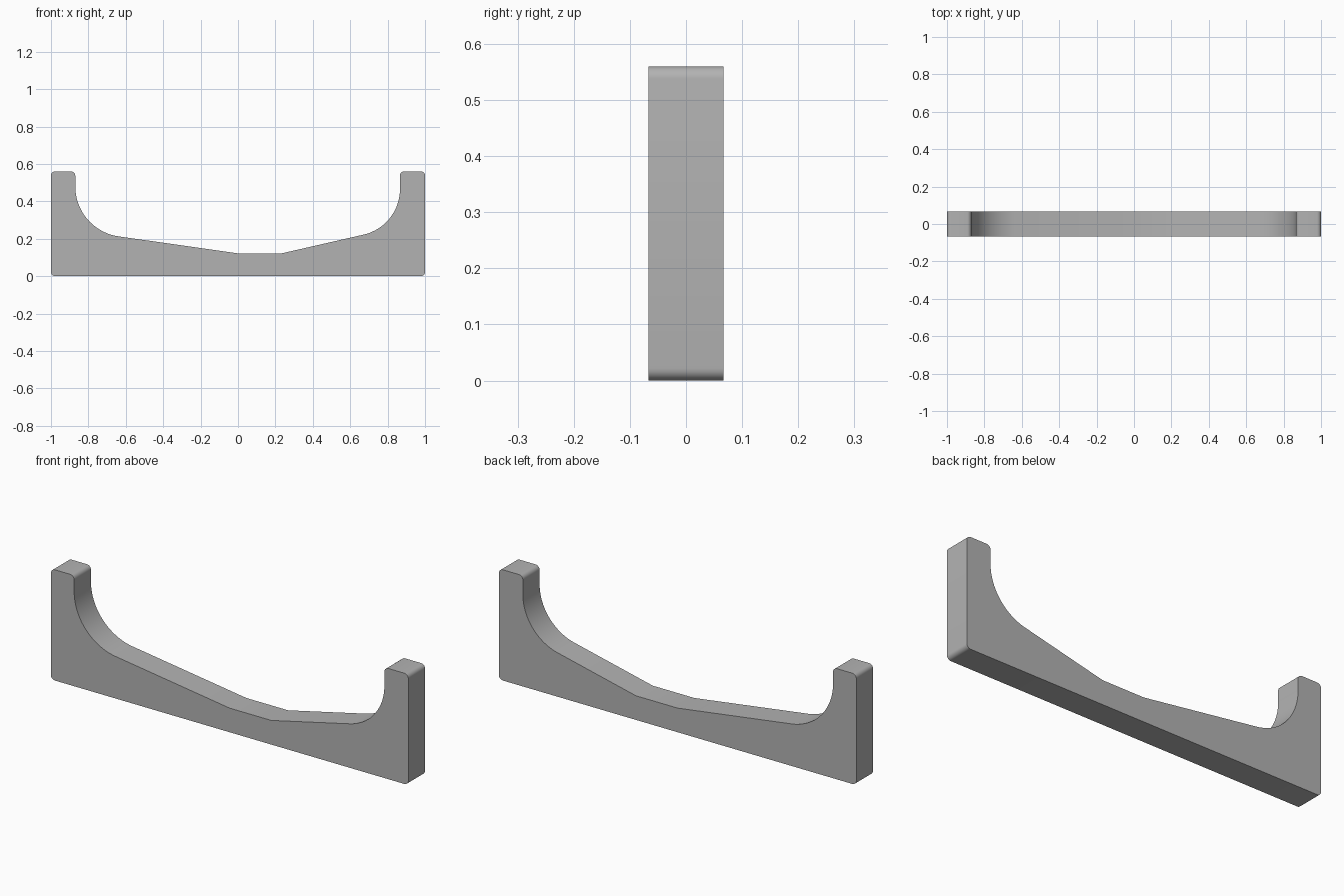
import bpy, bmesh, math
from mathutils import Vector

cube = bpy.data.objects.get("Cube")
if cube:
    bpy.data.objects.remove(cube, do_unlink=True)

HALF_DEPTH = 0.067
HEIGHT = 0.56
CORNER = 0.022

grey = bpy.data.materials.new("plain grey")
grey.use_nodes = True
colour = (0.45, 0.45, 0.45, 1)
grey.diffuse_color = colour
grey.node_tree.nodes["Principled BSDF"].inputs["Base Color"].default_value = colour


def arc(cx, cz, r, start, end, steps):
    """Points along a circular arc, angles in degrees."""
    angles = [math.radians(start + (end - start) * i / steps) for i in range(steps + 1)]
    return [(cx + r * math.cos(a), cz + r * math.sin(a)) for a in angles]


def corner(cx, cz, start, turn=90):
    return arc(cx, cz, CORNER, start, start + turn, 6)


# Outline, anticlockwise: base, right post, cradle, left post
low, high = CORNER, HEIGHT - CORNER
outline = corner(-1 + CORNER, low, 180)
outline += corner(1 - CORNER, low, 270)
outline += corner(1 - CORNER, high, 0)
outline += corner(0.866 + CORNER, high, 90)
outline += arc(0.616, 0.466, 0.25, 0, -77.4, 20)
outline += [(0.233, 0.122), (0.0, 0.122)]
outline += arc(-0.60, 0.48, 0.27, -98.4, -180, 20)
outline += corner(-0.87 - CORNER, high, 0)
outline += corner(-1 + CORNER, high, 90)

# Extrude the outline through the depth
bm = bmesh.new()
face = bm.faces.new([bm.verts.new((x, -HALF_DEPTH, z)) for x, z in outline])
result = bmesh.ops.extrude_face_region(bm, geom=[face])
back = [v for v in result["geom"] if isinstance(v, bmesh.types.BMVert)]
bmesh.ops.translate(bm, vec=Vector((0, 2 * HALF_DEPTH, 0)), verts=back)
bmesh.ops.recalc_face_normals(bm, faces=bm.faces)

mesh = bpy.data.meshes.new("cradle_bracket")
bm.to_mesh(mesh)
bm.free()
mesh.materials.append(grey)
bracket = bpy.data.objects.new("cradle_bracket", mesh)
bpy.context.collection.objects.link(bracket)

# Smooth the rounded corners and curves, keep the flat edges crisp
bpy.ops.object.select_all(action="DESELECT")
bracket.select_set(True)
bpy.context.view_layer.objects.active = bracket
bpy.ops.object.shade_smooth_by_angle(angle=math.radians(30))
